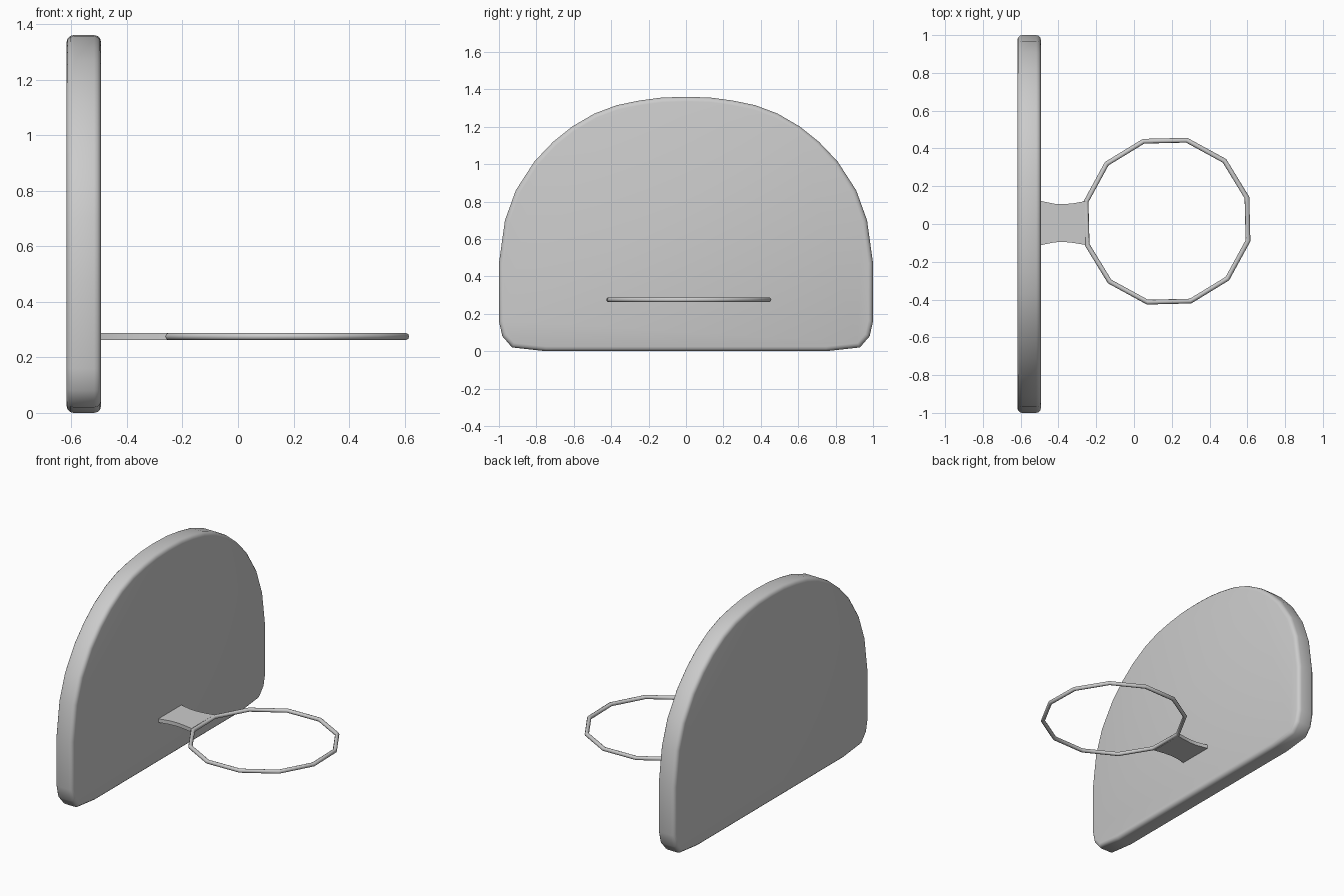
import bpy, math

if "Cube" in bpy.data.objects:
    bpy.data.objects.remove(bpy.data.objects["Cube"])


def plate(name, outline, offset, axis_map, bevel, segments):
    """Extrude a 2D outline into a solid plate with rounded rims."""
    n = len(outline)
    verts = [axis_map(p, d) for d in offset for p in outline]
    faces = [tuple(range(n))[::-1], tuple(range(n, 2 * n))]
    faces += [(i, (i + 1) % n, n + (i + 1) % n, n + i) for i in range(n)]
    mesh = bpy.data.meshes.new(name)
    mesh.from_pydata(verts, [], faces)
    obj = bpy.data.objects.new(name, mesh)
    bpy.context.collection.objects.link(obj)
    select(obj)
    if bevel:
        mod = obj.modifiers.new("rounded_rim", 'BEVEL')
        mod.width = bevel
        mod.segments = segments
        mod.limit_method = 'ANGLE'
        mod.angle_limit = math.radians(60)
        bpy.ops.object.modifier_apply(modifier=mod.name)
    bpy.ops.object.shade_smooth_by_angle(angle=math.radians(50))
    return obj


def select(obj):
    bpy.ops.object.select_all(action='DESELECT')
    obj.select_set(True)
    bpy.context.view_layer.objects.active = obj


# Backboard: half outline (y, z) from bottom to top, mirrored
half = [(0.75, 0.0), (0.93, 0.02), (0.982, 0.08), (1.0, 0.16), (1.0, 0.47),
        (0.968, 0.70), (0.91, 0.86), (0.81, 1.015), (0.71, 1.12), (0.61, 1.2),
        (0.49, 1.27), (0.37, 1.315), (0.25, 1.34), (0.13, 1.356)]
outline = half + [(0, 1.36)] + [(-y, z) for y, z in reversed(half)]
plate("backboard", outline, (-0.617, -0.493),
      lambda p, d: (d, p[0], p[1]), 0.025, 3)

# Rim: twelve-sided hoop
bpy.ops.mesh.primitive_torus_add(
    major_segments=12, minor_segments=8, major_radius=0.441,
    minor_radius=0.013, location=(0.175, 0.015, 0.275),
    rotation=(0, 0, math.radians(16.4)))
rim = bpy.context.object
rim.name = "rim"
bpy.ops.object.shade_smooth_by_angle(angle=math.radians(50))

# Bracket: waisted plate joining the rim to the backboard
side = [(-0.51, 0.122), (-0.47, 0.112), (-0.42, 0.102), (-0.37, 0.1),
        (-0.32, 0.105), (-0.256, 0.116)]
waist = [(x, 0.005 - w) for x, w in side] + \
        [(x, 0.005 + w) for x, w in reversed(side)]
plate("bracket", waist, (0.263, 0.287),
      lambda p, d: (p[0], p[1], d), 0, 1)
